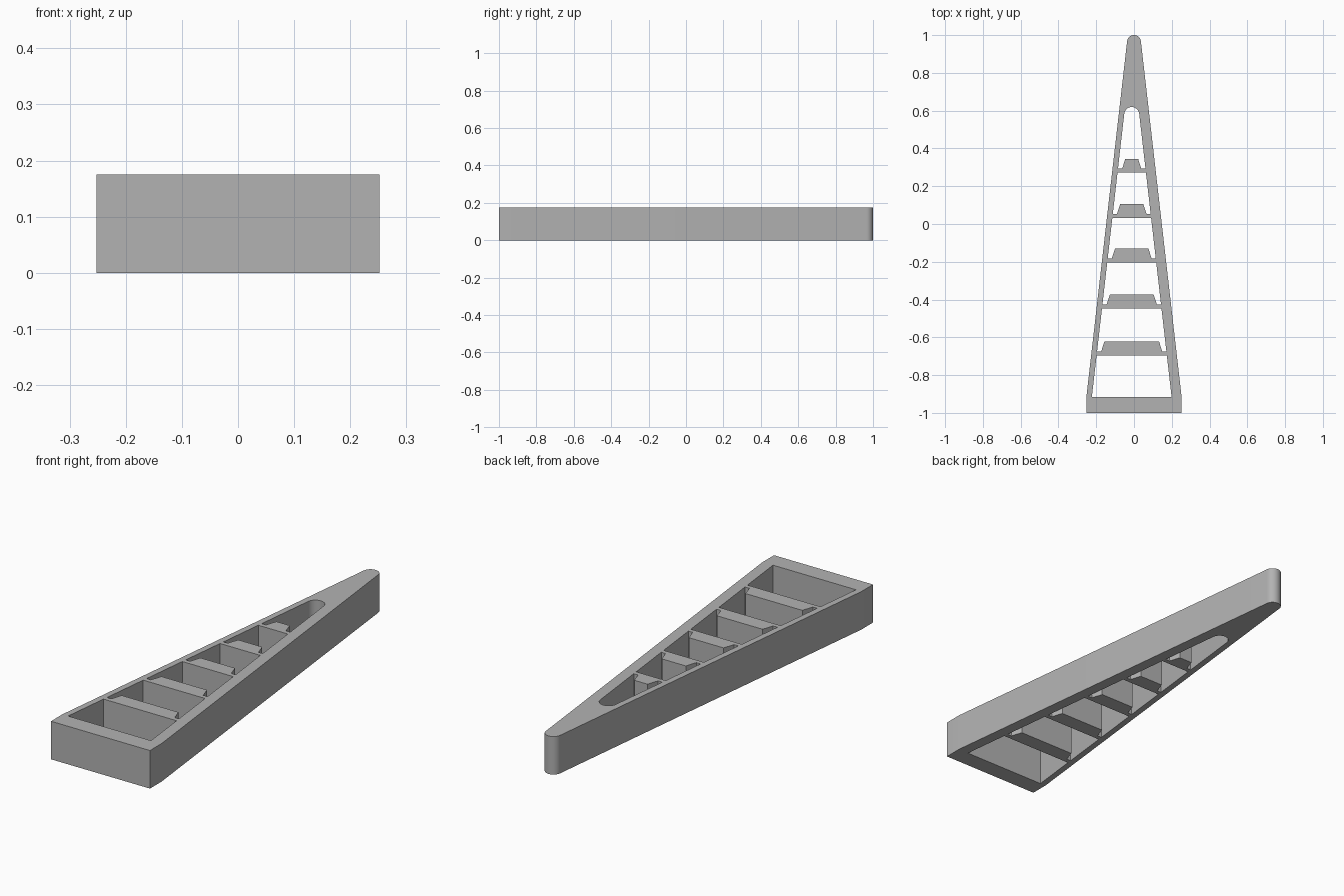
import bpy, bmesh, math

if "Cube" in bpy.data.objects:
    bpy.data.objects.remove(bpy.data.objects["Cube"])

H = 0.175          # overall thickness
OFF = -0.012       # openings sit slightly left of centre
RUNGS = [-0.695, -0.447, -0.203, 0.033, 0.272]   # front edge of each rung
STEP, DEPTH = 0.021, 0.073                        # thin web and full rung depth


def half(y):
    """Half width of the tapered opening."""
    return 0.211 - 0.1144 * (y + 0.915)


def arc(cx, cy, r, n=16):
    """Half circle from right to left, bulging toward +y."""
    return [(cx + r * math.cos(math.pi * i / n), cy + r * math.sin(math.pi * i / n))
            for i in range(n + 1)]


# Outer outline: square heel, tapered sides, rounded tip
outer = [(-0.252, -1), (0.252, -1), (0.252, -0.915)] + arc(0, 0.963, 0.037) + [(-0.252, -0.915)]
loops = [outer]

# Openings between the rungs; each wraps around the raised back of the rung before it
for i in range(len(RUNGS) + 1):
    if i == 0:
        y0 = -0.917
        right = [(half(y0), y0)]
    else:
        y0 = RUNGS[i - 1] + STEP
        y1 = RUNGS[i - 1] + DEPTH
        w = half(y0)
        right = [(w - 0.039, y1), (w - 0.022, y0), (w, y0)]
    left = [(-x, y) for x, y in reversed(right)]
    if i < len(RUNGS):
        y2 = RUNGS[i]
        end = [(half(y2), y2), (-half(y2), y2)]
    else:
        end = arc(0, 0.579, 0.04)
    loops.append([(x + OFF, y) for x, y in right + end + left])

# Fill the outline with its openings and extrude it
curve = bpy.data.curves.new("wedge_profile", 'CURVE')
curve.dimensions = '2D'
curve.fill_mode = 'BOTH'
curve.extrude = H / 2
for pts in loops:
    s = curve.splines.new('POLY')
    s.points.add(len(pts) - 1)
    for p, (x, y) in zip(s.points, pts):
        p.co = (x, y, 0, 1)
    s.use_cyclic_u = True
frame = bpy.data.objects.new("tapered_frame", curve)
bpy.context.collection.objects.link(frame)
bpy.context.view_layer.objects.active = frame
frame.select_set(True)
bpy.ops.object.convert(target='MESH')
frame = bpy.context.object
frame.name = "tapered_frame"

# Weld the caps to the walls and stand it on the ground
bm = bmesh.new()
bm.from_mesh(frame.data)
bmesh.ops.remove_doubles(bm, verts=bm.verts, dist=1e-5)
bmesh.ops.translate(bm, verts=bm.verts, vec=(0, 0, H / 2))
bmesh.ops.recalc_face_normals(bm, faces=bm.faces)
bm.to_mesh(frame.data)
bm.free()

# Plain grey
grey = bpy.data.materials.new("grey")
grey.diffuse_color = (0.45, 0.45, 0.45, 1)
grey.use_nodes = True
grey.node_tree.nodes["Principled BSDF"].inputs["Base Color"].default_value = grey.diffuse_color
frame.data.materials.clear()
frame.data.materials.append(grey)
bpy.ops.object.shade_smooth_by_angle(angle=math.radians(30))
